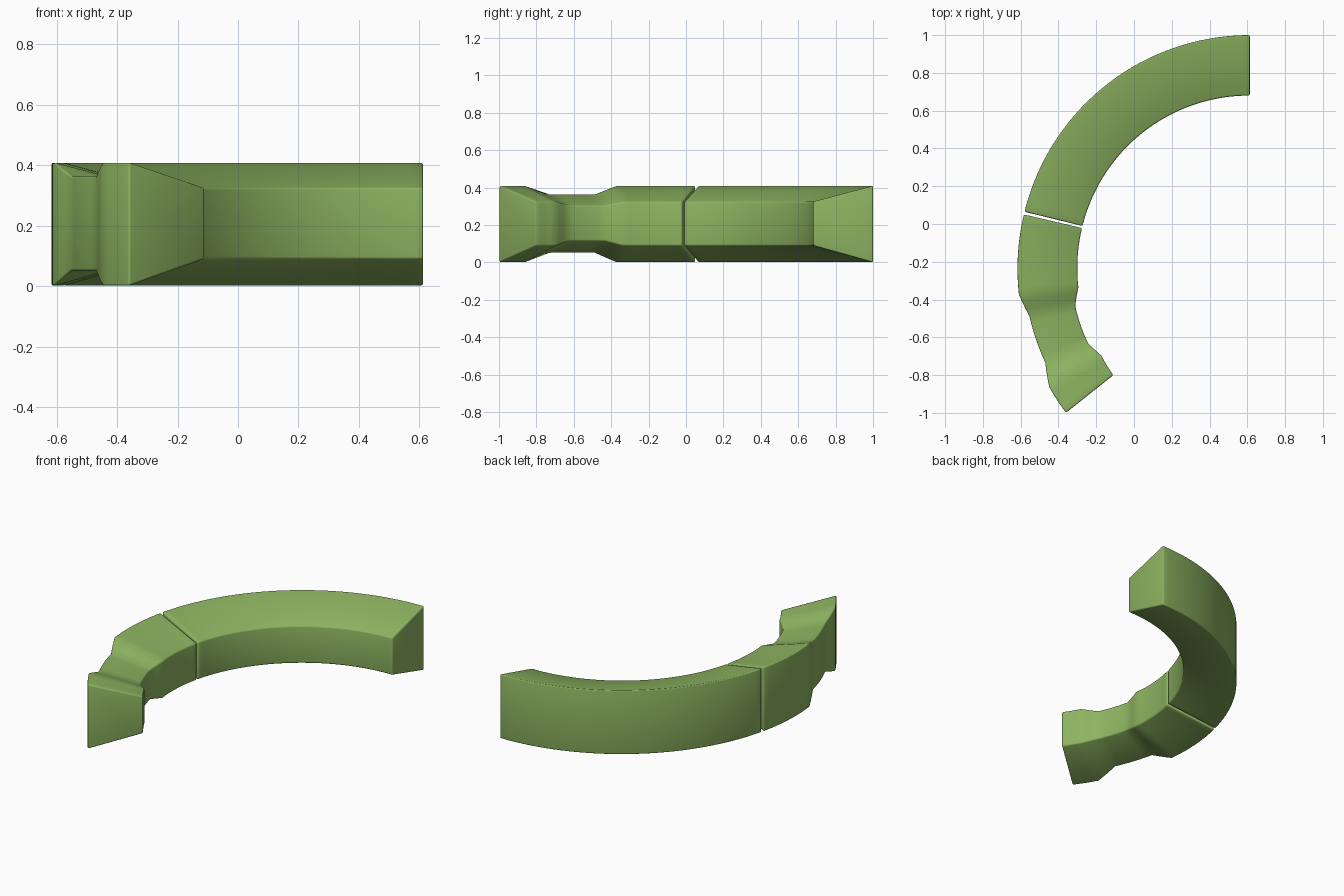
import bpy, bmesh, math

if "Cube" in bpy.data.objects:
    bpy.data.objects.remove(bpy.data.objects["Cube"])

CX, CY = 0.613, -0.228          # centre of the curve
FULL = (0.0, 0.41, 0.09, 0.325)  # outer bottom/top, inner bottom/top
NECK = (0.05, 0.365, 0.115, 0.305)

mat = bpy.data.materials.new("green")
mat.diffuse_color = (0.27, 0.46, 0.12, 1)
mat.use_nodes = True
mat.node_tree.nodes["Principled BSDF"].inputs["Base Color"].default_value = mat.diffuse_color


def sweep(name, stations, step=2.0, bevel=0.008):
    """Sweep a trapezoid around the centre.
    Station: angle, outer radius, inner radius, heights."""
    keys = [(a, ro, ri) + h for a, ro, ri, h in stations]
    rows = [keys[0]]
    for p, q in zip(keys, keys[1:]):
        n = max(1, round((q[0] - p[0]) / step))
        for i in range(1, n + 1):
            rows.append(tuple(u + (v - u) * i / n for u, v in zip(p, q)))
    bm = bmesh.new()
    rings = []
    for a, ro, ri, o0, o1, i0, i1 in rows:
        c, s = math.cos(math.radians(a)), math.sin(math.radians(a))
        rings.append([bm.verts.new((CX + r * c, CY + r * s, z))
                      for r, z in ((ro, o0), (ro, o1), (ri, i1), (ri, i0))])
    for p, q in zip(rings, rings[1:]):
        for k in range(4):
            m = (k + 1) % 4
            bm.faces.new((p[k], p[m], q[m], q[k]))
    bm.faces.new(rings[0])
    bm.faces.new(rings[-1][::-1])
    bmesh.ops.recalc_face_normals(bm, faces=bm.faces[:])
    # soften only the long corners and the end rims
    edges = [e for e in bm.edges if e.calc_face_angle(0) > math.radians(50)]
    bmesh.ops.bevel(bm, geom=edges, offset=bevel, segments=3, profile=0.5,
                    affect='EDGES', clamp_overlap=True)
    bmesh.ops.recalc_face_normals(bm, faces=bm.faces[:])
    me = bpy.data.meshes.new(name)
    bm.to_mesh(me)
    bm.free()
    me.materials.append(mat)
    ob = bpy.data.objects.new(name, me)
    bpy.context.collection.objects.link(ob)
    bpy.ops.object.select_all(action='DESELECT')
    ob.select_set(True)
    bpy.context.view_layer.objects.active = ob
    bpy.ops.object.shade_smooth_by_angle(angle=math.radians(40))
    return ob


# long curved section
sweep("long_arc", [(90, 1.228, 0.908, FULL), (166.2, 1.228, 0.912, FULL)])

# short section with a narrowed neck and a flared tip
sweep("necked_tip", [
    (166.9, 1.228, 0.912, FULL),
    (186.8, 1.231, 0.914, FULL),
    (192.6, 1.195, 0.947, NECK),
    (205.0, 1.195, 0.947, NECK),
    (210.9, 1.237, 0.915, FULL),
    (218.4, 1.242, 0.922, FULL),
])
